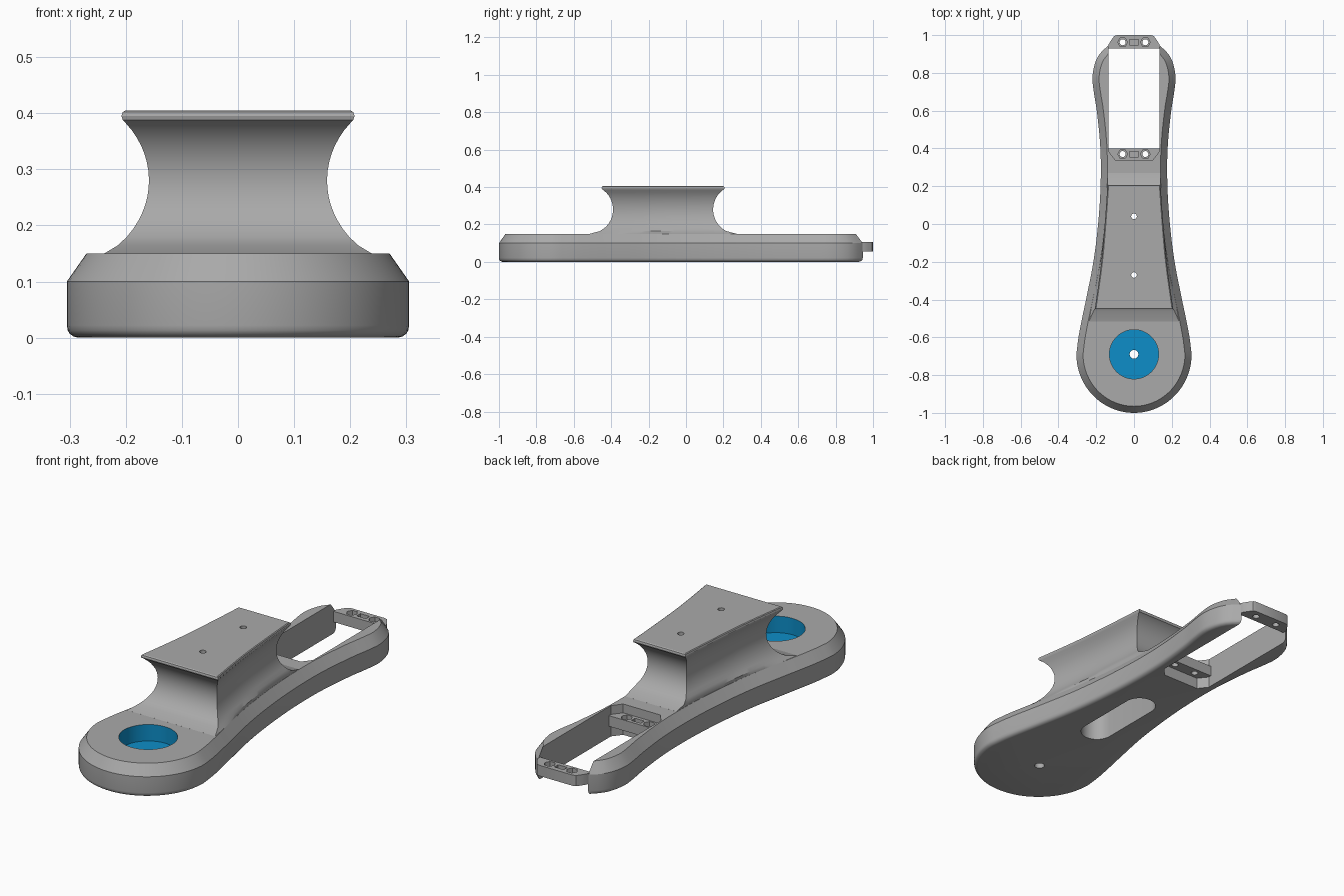
import bpy, bmesh, math

if "Cube" in bpy.data.objects:
    bpy.data.objects.remove(bpy.data.objects["Cube"])


def material(name, rgb):
    m = bpy.data.materials.new(name)
    m.diffuse_color = (*rgb, 1)
    m.use_nodes = True
    m.node_tree.nodes["Principled BSDF"].inputs["Base Color"].default_value = m.diffuse_color
    return m


GREY = material("grey plastic", (0.40, 0.40, 0.40))
BLUE = material("blue recess", (0.004, 0.27, 0.58))


def spline(pts, y):
    """Smooth interpolation through (y, value) points."""
    n = len(pts)
    i = max(0, min(n - 2, sum(1 for p in pts if p[0] <= y) - 1))

    def slope(k):
        a, b = pts[max(0, k - 1)], pts[min(n - 1, k + 1)]
        return (b[1] - a[1]) / (b[0] - a[0])
    (y0, v0), (y1, v1) = pts[i], pts[i + 1]
    h = y1 - y0
    t = (y - y0) / h
    return ((2*t**3 - 3*t*t + 1) * v0 + (t**3 - 2*t*t + t) * h * slope(i)
            + (3*t*t - 2*t**3) * v1 + (t**3 - t*t) * h * slope(i + 1))


def loft(name, rings):
    """Closed solid through equal-length rings of points."""
    bm = bmesh.new()
    vs = [[bm.verts.new(p) for p in r] for r in rings]
    n = len(vs[0])
    for a, b in zip(vs, vs[1:]):
        for i in range(n):
            j = (i + 1) % n
            bm.faces.new((a[i], a[j], b[j], b[i]))
    bm.faces.new(vs[0][::-1])
    bm.faces.new(vs[-1])
    bmesh.ops.recalc_face_normals(bm, faces=bm.faces)
    me = bpy.data.meshes.new(name)
    bm.to_mesh(me)
    bm.free()
    ob = bpy.data.objects.new(name, me)
    bpy.context.collection.objects.link(ob)
    me.materials.append(GREY)
    return ob


def prism(name, poly, z0, z1):
    return loft(name, [[(x, y, z) for x, y in poly] for z in (z0, z1)])


def disc(cx, cy, r, n=32):
    return [(cx + r * math.cos(2*math.pi*i/n), cy + r * math.sin(2*math.pi*i/n))
            for i in range(n)]


def cut(ob, poly, z0, z1):
    tool = prism("cutter", poly, z0, z1)
    tool.hide_render = True
    m = ob.modifiers.new("cut", 'BOOLEAN')
    m.operation, m.solver, m.object = 'DIFFERENCE', 'EXACT', tool
    activate(ob)
    bpy.ops.object.modifier_apply(modifier=m.name)
    bpy.data.objects.remove(tool)


def activate(ob):
    bpy.ops.object.select_all(action='DESELECT')
    ob.select_set(True)
    bpy.context.view_layer.objects.active = ob


def smooth(ob, deg=28):
    activate(ob)
    bpy.ops.object.shade_smooth_by_angle(angle=math.radians(deg))


# Body outline: round front end, slim waist, rounded tail
WIDTH = [(-0.69, 0.305), (-0.6, 0.294), (-0.5, 0.275), (-0.4, 0.254), (-0.2, 0.215),
         (0, 0.19), (0.2, 0.177), (0.4, 0.178), (0.6, 0.197), (0.7, 0.213),
         (0.78, 0.22), (0.87, 0.2), (0.92, 0.165), (0.945, 0.135)]
right = [(0.305 * math.sin(a), -0.69 - 0.31 * math.cos(a))
         for a in [math.pi / 2 * i / 20 for i in range(20)]]
right += [(spline(WIDTH, y), y) for y in [-0.69 + 1.635 * i / 60 for i in range(61)]]
outline = right + [(-x, y) for x, y in right[:0:-1]]


def inset(poly, d):
    out = []
    for i, (x, y) in enumerate(poly):
        (ax, ay), (bx, by) = poly[i - 1], poly[(i + 1) % len(poly)]
        tx, ty = bx - ax, by - ay
        k = d / math.hypot(tx, ty)
        out.append((x - ty * k, y + tx * k))
    return out


levels = [(0, 0.02), (0.002, 0.012), (0.007, 0.005), (0.013, 0.0015), (0.022, 0),
          (0.1, 0), (0.15, 0.035)]
body = loft("body", [[(x, y, z) for x, y in inset(outline, d)] for z, d in levels])

# Raised neck with concave sides and a thin lipped top
TOP = [(-0.53, 0.215), (-0.44, 0.2), (-0.2, 0.167), (0, 0.149), (0.2, 0.135), (0.29, 0.132)]
profile = [(0.13, 0.13, 0.025)]
for i in range(17):
    z = 0.1501 + 0.2349 * i / 16
    dz = z - 0.28
    profile.append((z, 0.13 - math.sqrt(0.0169 - dz * dz),
                    -0.034 + 0.171 - math.sqrt(0.171 ** 2 - dz * dz)))
profile += [(0.388, 0.059, 0.004), (0.395, 0.061, 0.006),
            (0.402, 0.059, 0.004), (0.405, 0.054, 0)]
rings = []
for z, dy, dx in profile:
    y0, y1 = -0.39 - dy, 0.145 + dy
    side = []
    for i in range(25):
        y = y0 + (y1 - y0) * i / 24
        x = spline(TOP, y) + dx
        if z < 0.3:
            x = min(x, spline(WIDTH, y) - 0.036)
        side.append((x, y, z))
    rings.append(side + [(-x, y, z) for x, y, z in side[::-1]])
neck = loft("neck", rings)

# Long rounded pocket underneath, and two screw holes above it
pocket = [(0.075 * math.cos(a), 0.04 + 0.075 * math.sin(a))
          for a in [math.pi * i / 16 for i in range(17)]]
pocket += [(-x, -0.23 - y) for x, y in pocket]
cut(body, pocket, -0.1, 0.345)
cut(neck, pocket, -0.1, 0.345)
for y in (0.04, -0.27):
    cut(neck, disc(0, y, 0.015, 20), 0.3, 0.5)

# Tail slot
slot = [(0.135, 1.1), (-0.135, 1.1), (-0.135, 0.385), (-0.1, 0.34), (0.1, 0.34), (0.135, 0.385)]
cut(body, slot, -0.1, 0.3)

# Round recess with a centre hole
cut(body, disc(0, -0.69, 0.13, 64), 0.07, 0.3)
cut(body, disc(0, -0.69, 0.023, 24), -0.1, 0.2)
body.data.materials.append(BLUE)
for f in body.data.polygons:
    c = f.center
    if math.hypot(c.x, c.y + 0.69) < 0.1305 and 0.068 < c.z < 0.145:
        f.material_index = 1

# Mounting plates at both slot ends, with nut seats and screw holes
plates = {
    "inner_mount": (0.37, [(-0.136, 0.4), (-0.136, 0.385), (-0.1, 0.339), (0.1, 0.339),
                           (0.136, 0.385), (0.136, 0.4)]),
    "tail_mount": (0.962, [(-0.14, 0.928), (0.14, 0.928), (0.135, 0.95), (0.12, 0.975),
                           (0.105, 0.995), (0.09, 1.0), (-0.09, 1.0), (-0.105, 0.995),
                           (-0.12, 0.975), (-0.135, 0.95)]),
}
for name, (hy, poly) in plates.items():
    plate = prism(name, poly, 0.055, 0.107)
    for x in (-0.06, 0.06):
        cut(plate, disc(x, hy, 0.026, 6), 0.08, 0.2)
        cut(plate, disc(x, hy, 0.016, 20), 0, 0.2)
    # Shallow groove between the nut seats
    cut(plate, [(-0.025, hy - 0.014), (0.025, hy - 0.014),
                (0.025, hy + 0.014), (-0.025, hy + 0.014)], 0.09, 0.2)
    smooth(plate)

smooth(body)
smooth(neck)
